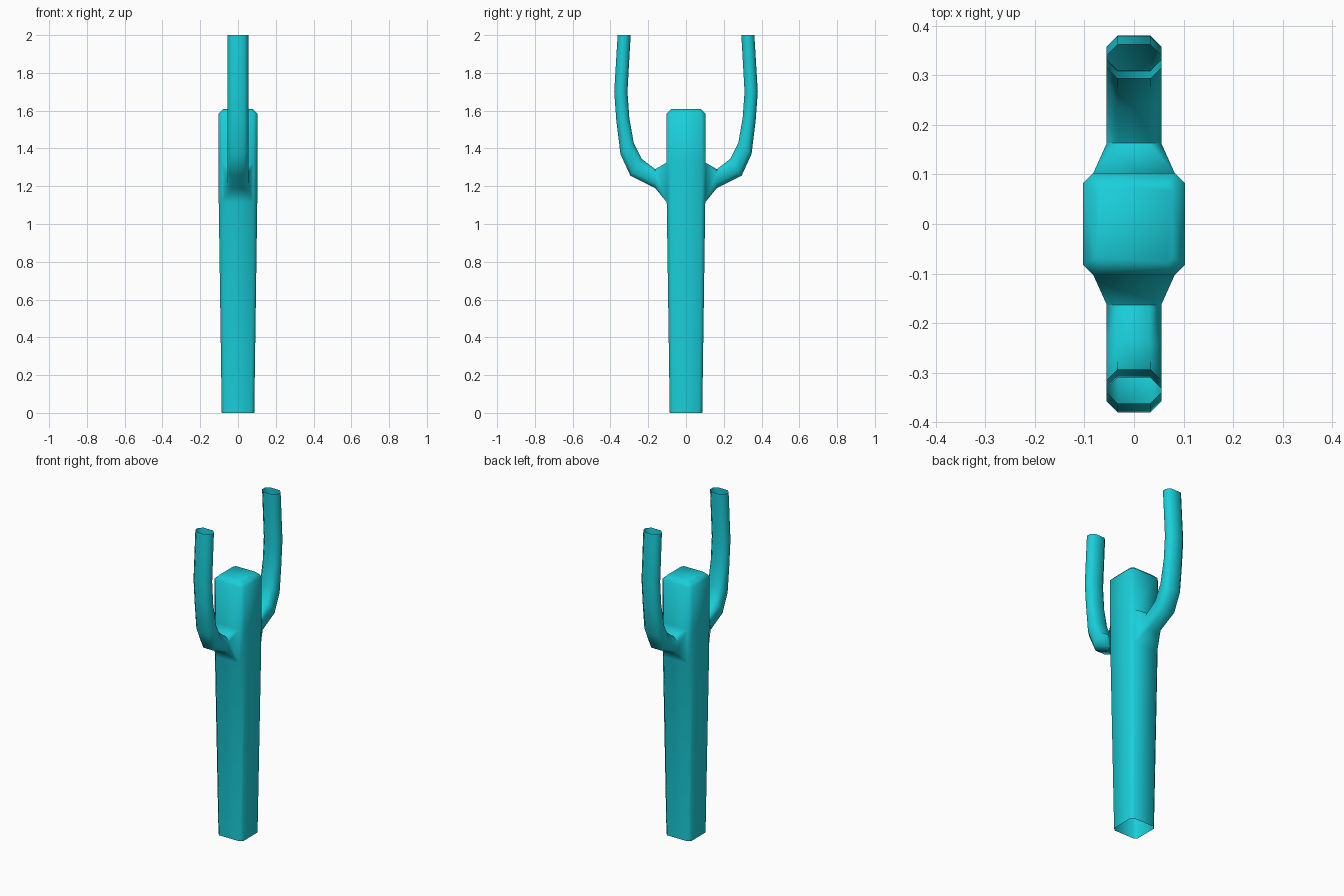
import bpy, bmesh, math

if "Cube" in bpy.data.objects:
    bpy.data.objects.remove(bpy.data.objects["Cube"])

bm = bmesh.new()


def octagon(a, b, c):
    """Rectangle of half sizes a x b with corners cut by c."""
    return [(a, -b + c), (a, b - c), (a - c, b), (-a + c, b),
            (-a, b - c), (-a, -b + c), (-a + c, -b), (a - c, -b)]


def bridge(r1, r2, skip=()):
    for i in range(8):
        if i not in skip:
            j = (i + 1) % 8
            bm.faces.new((r1[i], r1[j], r2[j], r2[i]))


# Trunk: tapered, chamfered square post with open foot (z, half width, chamfer)
trunk = [(0, .086, .017), (1.115, .102, .021), (1.325, .103, .021),
         (1.585, .103, .021), (1.61, .078, .012)]
rings = [[bm.verts.new((x, y, z)) for x, y in octagon(h, h, c)]
         for z, h, c in trunk]
for k in range(len(rings) - 1):
    # leave the two sockets open where the arms grow out of the +y / -y sides
    bridge(rings[k], rings[k + 1], (2, 6) if k == 1 else ())
bm.faces.new(rings[-1])

# Arms: outer and inner profile points (y, z), half width, chamfer
arm = [((.102, 1.115), (.103, 1.325), .082, 0),
       ((.163, 1.19), (.163, 1.29), .055, .024),
       ((.294, 1.255), (.235, 1.345), .055, .024),
       ((.347, 1.37), (.277, 1.43), .055, .022),
       ((.369, 1.55), (.300, 1.56), .055, .022),
       ((.380, 1.70), (.310, 1.70), .055, .022),
       ((.362, 2.0), (.293, 2.0), .055, .022)]
for side in (1, -1):
    prev = None
    for (yo, zo), (yi, zi), w, c in arm:
        half = math.hypot(yo - yi, zo - zi) / 2
        ring = []
        for x, t in octagon(w, half, c):
            f = (t / half + 1) / 2
            ring.append(bm.verts.new((x, side * (yo + (yi - yo) * f),
                                      zo + (zi - zo) * f)))
        if prev:
            bridge(prev, ring)
        prev = ring

# Weld arm roots into the trunk sockets
bmesh.ops.remove_doubles(bm, verts=bm.verts[:], dist=.003)
bmesh.ops.recalc_face_normals(bm, faces=bm.faces[:])

mesh = bpy.data.meshes.new("cactus")
bm.to_mesh(mesh)
bm.free()
cactus = bpy.data.objects.new("cactus", mesh)
bpy.context.collection.objects.link(cactus)

mat = bpy.data.materials.new("turquoise")
mat.diffuse_color = (.01, .62, .70, 1)
mat.use_nodes = True
mat.node_tree.nodes["Principled BSDF"].inputs["Base Color"].default_value = mat.diffuse_color
mesh.materials.append(mat)

bpy.context.view_layer.objects.active = cactus
cactus.select_set(True)
bpy.ops.object.shade_smooth_by_angle(angle=math.radians(50))
